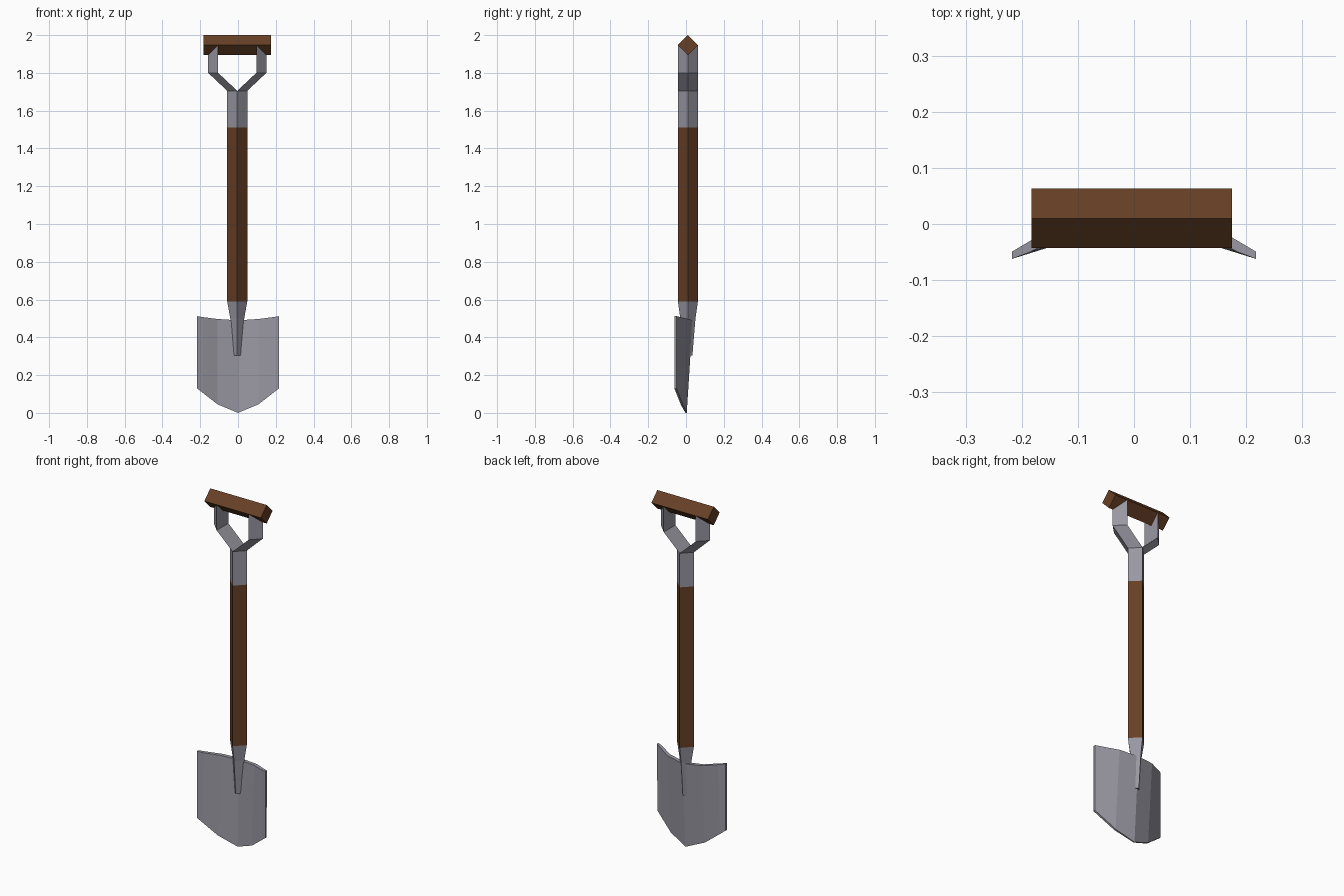
import bpy, bmesh

default = bpy.data.objects.get("Cube")
if default:
    bpy.data.objects.remove(default, do_unlink=True)

CX, CY = -0.004, 0.01   # shaft axis
R = 0.053               # half diagonal of the square section


def material(name, rgb):
    m = bpy.data.materials.new(name)
    m.use_nodes = True
    m.diffuse_color = (*rgb, 1)
    m.node_tree.nodes["Principled BSDF"].inputs["Base Color"].default_value = (*rgb, 1)
    return m


steel = material("grey steel", (0.32, 0.31, 0.36))
wood = material("brown wood", (0.135, 0.05, 0.019))


def loft(name, rings, mat):
    """Skin a list of closed rings and cap both ends."""
    bm = bmesh.new()
    rows = [[bm.verts.new(p) for p in ring] for ring in rings]
    n = len(rows[0])
    for a, b in zip(rows, rows[1:]):
        for i in range(n):
            j = (i + 1) % n
            bm.faces.new((a[i], a[j], b[j], b[i]))
    bm.faces.new(rows[0][::-1])
    bm.faces.new(rows[-1])
    bmesh.ops.recalc_face_normals(bm, faces=bm.faces)
    mesh = bpy.data.meshes.new(name)
    bm.to_mesh(mesh)
    bm.free()
    mesh.materials.append(mat)
    obj = bpy.data.objects.new(name, mesh)
    bpy.context.collection.objects.link(obj)
    return obj


def diamond(z, rx=R, front=R, back=R):
    return [(CX - rx, CY, z), (CX, CY - front, z), (CX + rx, CY, z), (CX, CY + back, z)]


# Shaft and its metal sockets
loft("shaft", [diamond(0.59), diamond(1.51)], wood)
loft("upper_socket", [diamond(1.51), diamond(1.705)], steel)
loft("lower_socket", [diamond(0.305, 0.024, 0.025, 0.024),
                      diamond(0.50, 0.037, 0.04, 0.04), diamond(0.59)], steel)

# Fork: each prong is one half of the diamond section, bent outwards then up
for side, label in ((1, "left"), (-1, "right")):
    path = [(0, 1.705), (0.101, 1.80), (0.101, 1.947)]
    loft(label + "_prong",
         [[(CX + side * (dx + R), CY, z), (CX + side * dx, CY - R, z),
           (CX + side * dx, CY + R, z)] for dx, z in path], steel)

# Grip bar, turned on its edge
loft("grip", [[(x, CY - R, 2 - R), (x, CY, 2), (x, CY + R, 2 - R), (x, CY, 2 - 2 * R)]
              for x in (-0.183, 0.175)], wood)

# Blade columns from the middle out: x, top z, back y, front y, then the same at the bottom
half = [
    (0.0, 0.49, 0.035, 0.013, 0.0, 0.004, -0.003),
    (0.108, 0.497, 0.014, -0.008, 0.045, -0.017, -0.028),
    (0.185, 0.507, -0.030, -0.050, 0.105, -0.040, -0.052),
    (0.217, 0.512, -0.049, -0.062, 0.13, -0.050, -0.062),
]
columns = [(-c[0], *c[1:]) for c in half[:0:-1]] + half
loft("blade", [[(x, tb, tz), (x, tf, tz), (x, bf, bz), (x, bb, bz)]
               for x, tz, tb, tf, bz, bb, bf in columns], steel)
